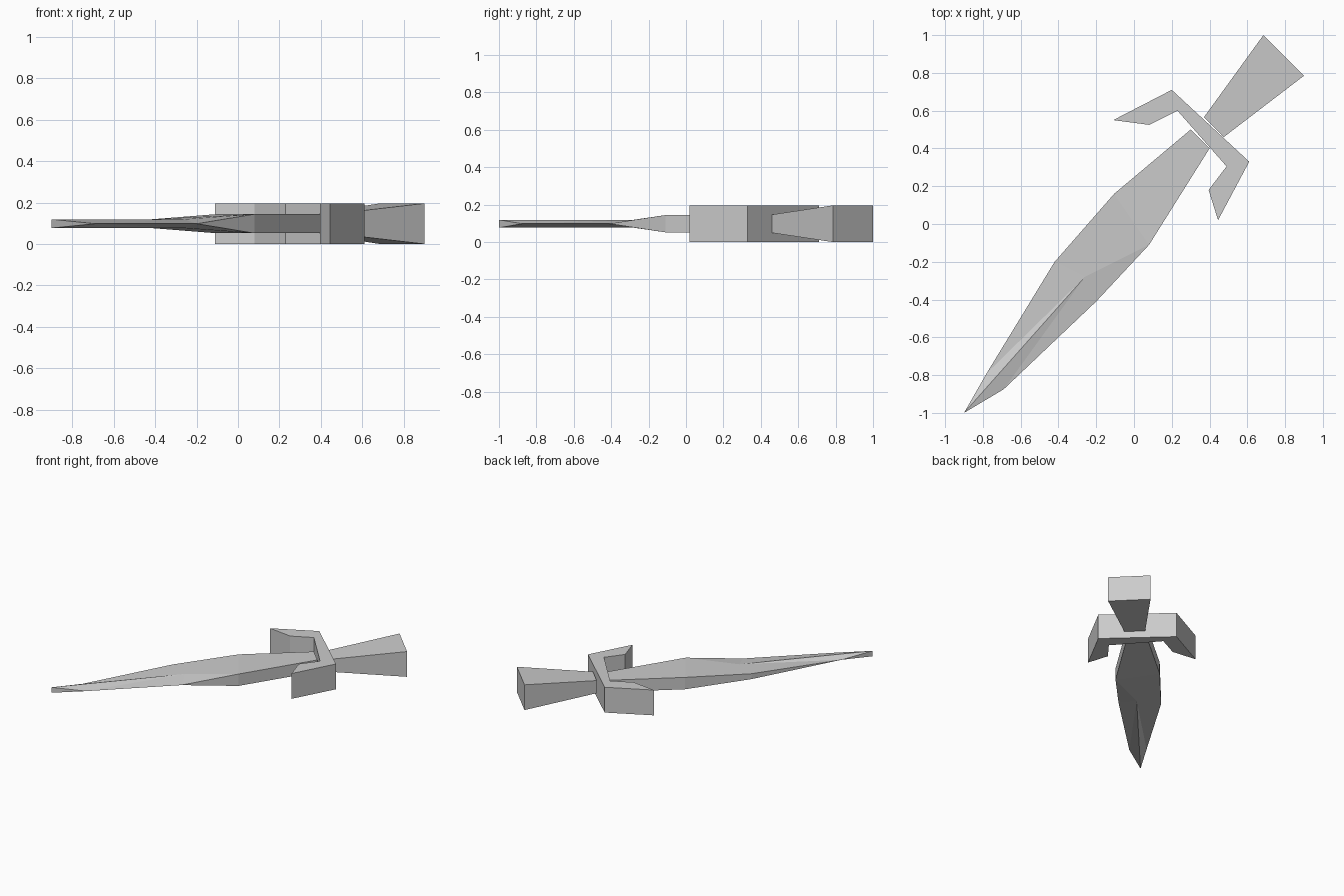
import bpy
import bmesh

cube = bpy.data.objects.get("Cube")
if cube:
    bpy.data.objects.remove(cube, do_unlink=True)

MID = 0.098  # height of the dagger's centre plane

grey = bpy.data.materials.new("plain grey")
grey.use_nodes = True
colour = (0.6, 0.6, 0.6, 1)
grey.diffuse_color = colour
grey.node_tree.nodes["Principled BSDF"].inputs["Base Color"].default_value = colour


def slab(name, outline, ridge=(), faces=None):
    """Solid mirrored about MID; points are (x, y, half thickness).
    Points with zero half thickness become sharp edges."""
    bm = bmesh.new()
    points = list(outline) + list(ridge)
    top = [bm.verts.new((x, y, MID + h)) for x, y, h in points]
    low = [bm.verts.new((x, y, MID - h)) for x, y, h in points]
    n = len(outline)
    for face in faces or [range(n)]:
        bm.faces.new([top[i] for i in face])
        bm.faces.new([low[i] for i in reversed(face)])
    for i in range(n):
        j = (i + 1) % n
        bm.faces.new((top[j], top[i], low[i], low[j]))
    bmesh.ops.remove_doubles(bm, verts=bm.verts, dist=0.0005)
    bmesh.ops.recalc_face_normals(bm, faces=bm.faces)
    mesh = bpy.data.meshes.new(name)
    bm.to_mesh(mesh)
    bm.free()
    mesh.materials.append(grey)
    obj = bpy.data.objects.new(name, mesh)
    bpy.context.collection.objects.link(obj)
    return obj


# Blade: thick at the guard, ground to sharp edges towards the tip
THICK, THIN, SHARP = 0.046, 0.021, 0
slab("blade",
     [(-0.90, -1.0, THIN), (-0.78, -0.79, SHARP), (-0.42, -0.20, THIN),
      (-0.105, 0.16, THICK), (0.30, 0.50, THICK), (0.40, 0.40, THICK),
      (0.08, -0.11, THICK), (-0.20, -0.41, SHARP), (-0.69, -0.875, SHARP)],
     ridge=[(-0.26, -0.28, THIN)],
     faces=[(0, 1, 9), (1, 2, 9), (2, 3, 6, 9), (3, 4, 5, 6),
            (6, 7, 9), (7, 8, 9), (8, 0, 9)])

# Guard: straight bar with two swept, pointed arms
guard = [(-0.11, 0.55), (0.20, 0.71), (0.61, 0.33), (0.445, 0.02),
         (0.395, 0.18), (0.49, 0.305), (0.23, 0.60), (0.08, 0.525)]
slab("guard", [(x, y, MID) for x, y in guard])

# Handle: flares in width and thickness towards the pommel end
slab("handle", [(0.37, 0.565, 0.049), (0.685, 1.0, MID),
                (0.90, 0.785, MID), (0.475, 0.46, 0.049)])
